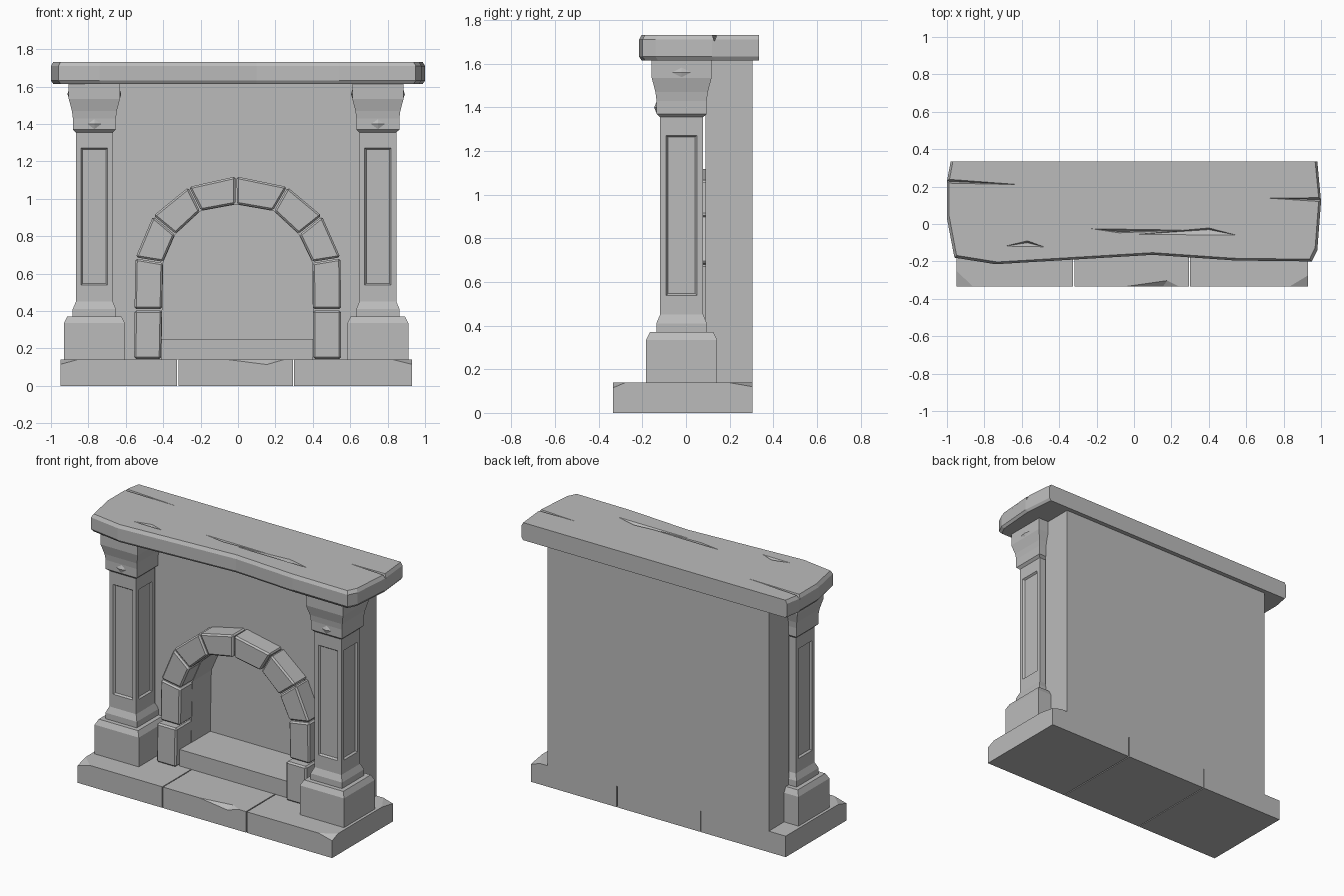
import bpy
import bmesh
from mathutils import Vector

cube = bpy.data.objects.get("Cube")
if cube:
    bpy.data.objects.remove(cube, do_unlink=True)

stone = bpy.data.materials.new("grey stone")
stone.use_nodes = True
GREY = (0.5, 0.5, 0.5, 1)
stone.diffuse_color = GREY
stone.node_tree.nodes["Principled BSDF"].inputs["Base Color"].default_value = GREY


def finish(bm, name):
    bmesh.ops.recalc_face_normals(bm, faces=bm.faces[:])
    mesh = bpy.data.meshes.new(name)
    bm.to_mesh(mesh)
    bm.free()
    mesh.materials.append(stone)
    obj = bpy.data.objects.new(name, mesh)
    bpy.context.collection.objects.link(obj)
    return obj


def loft(bm, rings):
    """Skin equal-length rings of points and cap both ends."""
    rows = [[bm.verts.new(p) for p in ring] for ring in rings]
    n = len(rows[0])
    for a, b in zip(rows, rows[1:]):
        for i in range(n):
            j = (i + 1) % n
            bm.faces.new((a[i], a[j], b[j], b[i]))
    bm.faces.new(rows[0][::-1])
    bm.faces.new(rows[-1])


def prism_y(bm, outline, y0, y1):
    loft(bm, [[(x, y, z) for x, z in outline] for y in (y0, y1)])


def box(bm, x0, x1, y0, y1, z0, z1):
    prism_y(bm, [(x0, z0), (x1, z0), (x1, z1), (x0, z1)], y0, y1)


def hull(bm, points):
    bmesh.ops.convex_hull(bm, input=[bm.verts.new(p) for p in points])


def slice_corner(bm, a, b, c, inside):
    """Cut away everything beyond the plane through three points."""
    a, b, c = Vector(a), Vector(b), Vector(c)
    normal = (b - a).cross(c - a)
    if normal.dot(Vector(inside) - a) > 0:
        normal = -normal
    cut = bmesh.ops.bisect_plane(bm, geom=bm.verts[:] + bm.edges[:] + bm.faces[:],
                                 plane_co=a, plane_no=normal, clear_outer=True)
    edges = [e for e in cut["geom_cut"] if isinstance(e, bmesh.types.BMEdge)]
    bmesh.ops.holes_fill(bm, edges=edges)


def carve(obj, wedges):
    """Subtract convex wedges from an object."""
    for points in wedges:
        bm = bmesh.new()
        hull(bm, points)
        cutter = finish(bm, "cutter")
        cutter.hide_render = True
        mod = obj.modifiers.new("chip", 'BOOLEAN')
        mod.operation = 'DIFFERENCE'
        mod.solver = 'EXACT'
        mod.object = cutter
        bpy.context.view_layer.objects.active = obj
        bpy.ops.object.modifier_apply(modifier=mod.name)
        bpy.data.objects.remove(cutter, do_unlink=True)


# Base slabs with chipped edges
FRONT, BACK, TOP = -0.335, 0.305, 0.14
bm = bmesh.new()
box(bm, -0.95, -0.325, FRONT, BACK, 0, TOP)
slice_corner(bm, (-0.95, -0.25, TOP), (-0.86, FRONT, TOP), (-0.95, FRONT, 0.115), (-0.6, 0, 0.05))
finish(bm, "base_slab_right")
bm = bmesh.new()
box(bm, -0.319, 0.293, FRONT, BACK, 0, TOP)
middle = finish(bm, "base_slab_middle")
carve(middle, [[(-0.1, -0.34, 0.142), (0.18, -0.3, 0.142), (0.26, -0.34, 0.142), (0.15, -0.34, 0.11)]])
bm = bmesh.new()
box(bm, 0.3, 0.93, FRONT, BACK, 0, TOP)
slice_corner(bm, (0.93, -0.275, TOP), (0.83, FRONT, TOP), (0.93, FRONT, 0.115), (0.6, 0, 0.05))
slice_corner(bm, (0.93, 0.19, TOP), (0.86, BACK, TOP), (0.93, BACK, 0.12), (0.6, 0, 0.05))
finish(bm, "base_slab_left")

# Arch outlines, from the right foot round to the left foot
outer = [(-0.557, 0.14), (-0.555, 0.407), (-0.55, 0.685), (-0.455, 0.91), (-0.265, 1.065), (-0.01, 1.122),
         (0.265, 1.065), (0.45, 0.91), (0.55, 0.685), (0.553, 0.407), (0.553, 0.14)]
inner = [(-0.41, 0.14), (-0.405, 0.407), (-0.4, 0.66), (-0.335, 0.81), (-0.2, 0.935), (-0.01, 0.97),
         (0.19, 0.935), (0.325, 0.81), (0.397, 0.66), (0.4, 0.407), (0.4, 0.14)]

# Chimney wall with arched opening, closed at the back
WALL = 0.09
bm = bmesh.new()
prism_y(bm, [(0.81, 0.14), (0.81, 1.62), (-0.825, 1.62), (-0.825, 0.14)] + inner, WALL, 0.29)
box(bm, -0.825, 0.81, 0.29, BACK, 0.14, 1.62)
finish(bm, "chimney_wall")

# Raised hearth floor inside the opening
bm = bmesh.new()
box(bm, -0.41, 0.4, -0.03, 0.29, 0.14, 0.25)
finish(bm, "hearth_floor")

# Arch stones
for i in range(len(outer) - 1):
    quad = [Vector(p) for p in (outer[i], outer[i + 1], inner[i + 1], inner[i])]
    centre = sum(quad, Vector((0, 0))) / 4
    quad = [p + (centre - p).normalized() * 0.004 for p in quad]
    foot = i in (0, len(outer) - 2)
    bm = bmesh.new()
    prism_y(bm, quad, -0.07 if foot else -0.035, WALL + 0.02)
    bmesh.ops.recalc_face_normals(bm, faces=bm.faces[:])
    bmesh.ops.bevel(bm, geom=bm.edges[:], offset=0.01, segments=1, affect='EDGES')
    finish(bm, "arch_stone_%d" % (i + 1))

# Columns: square rings as (height, half width)
pedestal = [(0.14, 0.163), (0.335, 0.163), (0.37, 0.145)]
shaft = [(0.36, 0.116), (0.41, 0.116), (0.45, 0.099), (0.51, 0.099), (1.3, 0.099), (1.355, 0.099),
         (1.37, 0.115), (1.43, 0.115), (1.47, 0.12), (1.535, 0.137), (1.62, 0.137)]
CY = -0.02


def square_rings(cx, profile):
    return [[(cx + sx * h, CY + sy * h, z) for sx, sy in ((-1, -1), (1, -1), (1, 1), (-1, 1))]
            for z, h in profile]


for side, cx in (("right", -0.768), ("left", 0.748)):
    bm = bmesh.new()
    loft(bm, square_rings(cx, pedestal))
    finish(bm, side + "_pedestal")

    bm = bmesh.new()
    loft(bm, square_rings(cx, shaft))
    bmesh.ops.recalc_face_normals(bm, faces=bm.faces[:])
    # Sunken panels on the long shaft faces
    panels = [f for f in bm.faces if 0.8 < f.calc_center_median().z < 1 and f.normal.y < 0.5]
    bmesh.ops.inset_individual(bm, faces=panels, thickness=0.04)
    bmesh.ops.inset_individual(bm, faces=panels, thickness=0.012, depth=-0.012)
    finish(bm, side + "_column")

    # Small raised diamonds on the collar and capital
    bm = bmesh.new()
    y = CY - 0.114
    hull(bm, [(cx - 0.04, y, 1.4), (cx + 0.04, y, 1.4), (cx, y, 1.37), (cx, y, 1.428), (cx, y - 0.012, 1.4)])
    for s in (-1, 1):
        x = cx + s * 0.136
        hull(bm, [(x, CY - 0.05, 1.56), (x, CY + 0.05, 1.56), (x, CY, 1.535), (x, CY, 1.585),
                  (x + s * 0.008, CY, 1.56)])
    finish(bm, side + "_column_diamonds")

# Rough mantel slab with worn edges
outline = [(-0.98, 0.335), (-1.0, 0.23), (-1.0, 0.03), (-0.96, -0.18), (-0.74, -0.215), (0.1, -0.165),
           (0.54, -0.195), (0.95, -0.2), (0.98, -0.14), (1.0, 0.12), (0.98, 0.335)]


def worn(inset, z):
    return [(x * (1 - inset), y + (inset if y < 0.2 else 0), z) for x, y in outline]


bm = bmesh.new()
loft(bm, [worn(0.012, 1.615), worn(0, 1.632), worn(0, 1.71), worn(0.012, 1.732)])
mantel = finish(bm, "mantel")


# Cracks: thin tapering grooves in the mantel top
def groove(x0, y0, xm, ym, x1, y1, width, depth):
    z = 1.74
    return [(x0, y0, z), (xm, ym - width, z), (xm, ym + width, z), (x1, y1, z), (xm, ym, z - depth)]


carve(mantel, [
    groove(-0.5, 0.205, -1.02, 0.23, -1.03, 0.23, 0.014, 0.04),
    groove(0.65, 0.14, 1.01, 0.13, 1.03, 0.13, 0.014, 0.04),
    groove(-0.28, -0.02, -0.08, -0.04, 0.4, -0.03, 0.01, 0.03),
    groove(-0.12, -0.065, 0.4, -0.03, 0.6, -0.07, 0.012, 0.03),
    groove(-0.73, -0.125, -0.57, -0.1, -0.45, -0.13, 0.014, 0.03),
])
